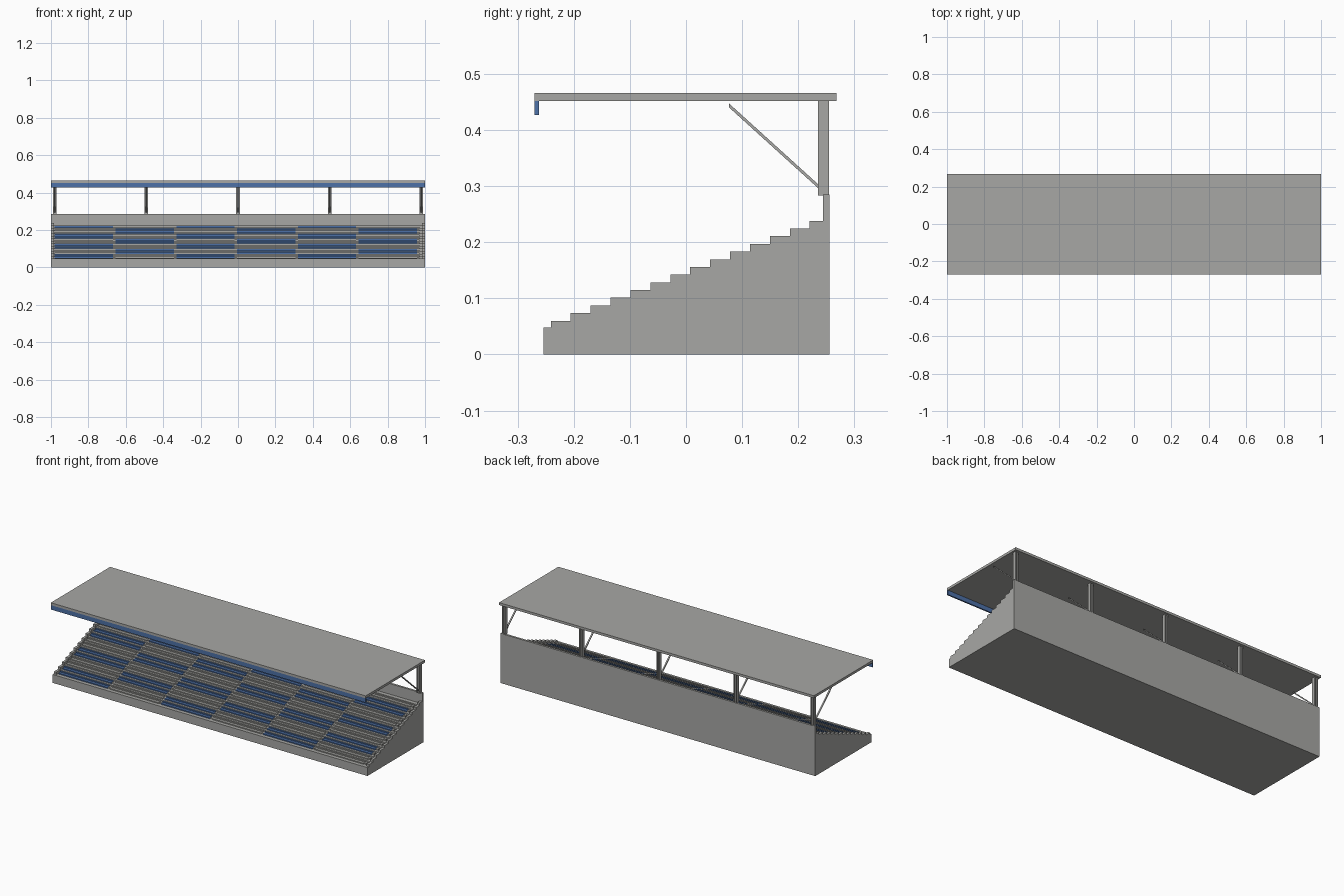
import bpy, bmesh, math
from mathutils import Matrix, Vector

if "Cube" in bpy.data.objects:
    bpy.data.objects.remove(bpy.data.objects["Cube"])


def material(name, rgb):
    m = bpy.data.materials.new(name)
    m.diffuse_color = (*rgb, 1)
    m.use_nodes = True
    m.node_tree.nodes["Principled BSDF"].inputs["Base Color"].default_value = m.diffuse_color
    return m


GREY = material("concrete grey", (0.39, 0.39, 0.375))
BLUE = material("seat blue", (0.075, 0.165, 0.39))


def finish(name, bm, mat):
    bmesh.ops.recalc_face_normals(bm, faces=bm.faces)
    me = bpy.data.meshes.new(name)
    bm.to_mesh(me)
    bm.free()
    me.materials.append(mat)
    ob = bpy.data.objects.new(name, me)
    bpy.context.collection.objects.link(ob)


def add_box(bm, x0, x1, y0, y1, z0, z1):
    mat = Matrix.Translation(((x0 + x1) / 2, (y0 + y1) / 2, (z0 + z1) / 2)) \
        @ Matrix.Diagonal((x1 - x0, y1 - y0, z1 - z0, 1))
    bmesh.ops.create_cube(bm, size=1, matrix=mat)


def add_profile(bm, pts, x0, x1):
    """Extrude a (y, z) outline along x."""
    face = bm.faces.new([bm.verts.new((x0, y, z)) for y, z in pts])
    ext = bmesh.ops.extrude_face_region(bm, geom=[face], use_keep_orig=True)
    moved = [v for v in ext["geom"] if isinstance(v, bmesh.types.BMVert)]
    bmesh.ops.translate(bm, verts=moved, vec=(x1 - x0, 0, 0))


ROWS, RISE, RUN = 14, 0.0137, 0.0355
FRONT, FIRST, BACK = -0.254, -0.241, 0.256
WALL_Y, WALL_Z = 0.244, 0.285
TREAD = 0.046


def stepped_outline(first_z):
    pts = [(FRONT, 0), (FRONT, 0.048), (FIRST, 0.048)]
    for i in range(ROWS):
        z = first_z + RISE * i
        pts += [(FIRST + RUN * i, z), (min(FIRST + RUN * (i + 1), WALL_Y), z)]
    return pts + [(WALL_Y, WALL_Z), (BACK, WALL_Z), (BACK, 0)]


# Terraced concrete base with back wall, and stepped walls at both ends
bm = bmesh.new()
add_profile(bm, stepped_outline(TREAD), -0.985, 0.985)
finish("terrace", bm, GREY)
for side, x in (("left", -1.0), ("right", 0.985)):
    bm = bmesh.new()
    add_profile(bm, stepped_outline(0.06), x, x + 0.015)
    finish(side + "_end_wall", bm, GREY)

# Seat blocks in a two-row chequer, with narrow aisles between
SECTIONS, PITCH, WIDTH, START = 6, 0.325, 0.312, -0.98
blue_seats, grey_seats, aisles = bmesh.new(), bmesh.new(), bmesh.new()
for s in range(SECTIONS):
    x0 = START + PITCH * s
    x1 = x0 + WIDTH
    for r in range(ROWS - 1):
        y, z = FIRST + RUN * r, TREAD + RISE * r
        bm = blue_seats if (r // 2 + s) % 2 == 0 else grey_seats
        add_box(bm, x0, x1, y + 0.012, y + 0.028, z, z + 0.006)
        add_box(bm, x0, x1, y + 0.028, y + 0.032, z, z + 0.0125)
        # half-height aisle step
        add_box(aisles, x1, x1 + PITCH - WIDTH, y + RUN / 2, y + RUN,
                z, z + RISE / 2)
finish("blue_seats", blue_seats, BLUE)
finish("grey_seats", grey_seats, GREY)
finish("aisle_steps", aisles, GREY)

# Roof posts (H section) with diagonal braces
posts, braces = bmesh.new(), bmesh.new()
for k in range(-2, 3):
    x = k * 0.49
    for sx in (-1, 1):
        c = x + sx * 0.0075
        add_box(posts, c - 0.0025, c + 0.0025, 0.235, 0.255, WALL_Z, 0.452)
    add_box(posts, x - 0.005, x + 0.005, 0.242, 0.248, WALL_Z, 0.452)
    add_box(posts, x - 0.01, x + 0.01, 0.235, 0.244, WALL_Z - 0.002, WALL_Z)
    add_profile(braces, [(0.237, 0.295), (0.237, 0.302),
                         (0.077, 0.447), (0.077, 0.440)], x - 0.004, x + 0.004)
finish("roof_posts", posts, GREY)
finish("roof_braces", braces, GREY)

# Flat roof and blue front fascia
bm = bmesh.new()
add_box(bm, -1, 1, -0.27, 0.268, 0.452, 0.466)
finish("roof", bm, GREY)
bm = bmesh.new()
add_box(bm, -1, 1, -0.27, -0.262, 0.427, 0.452)
finish("roof_fascia", bm, BLUE)
